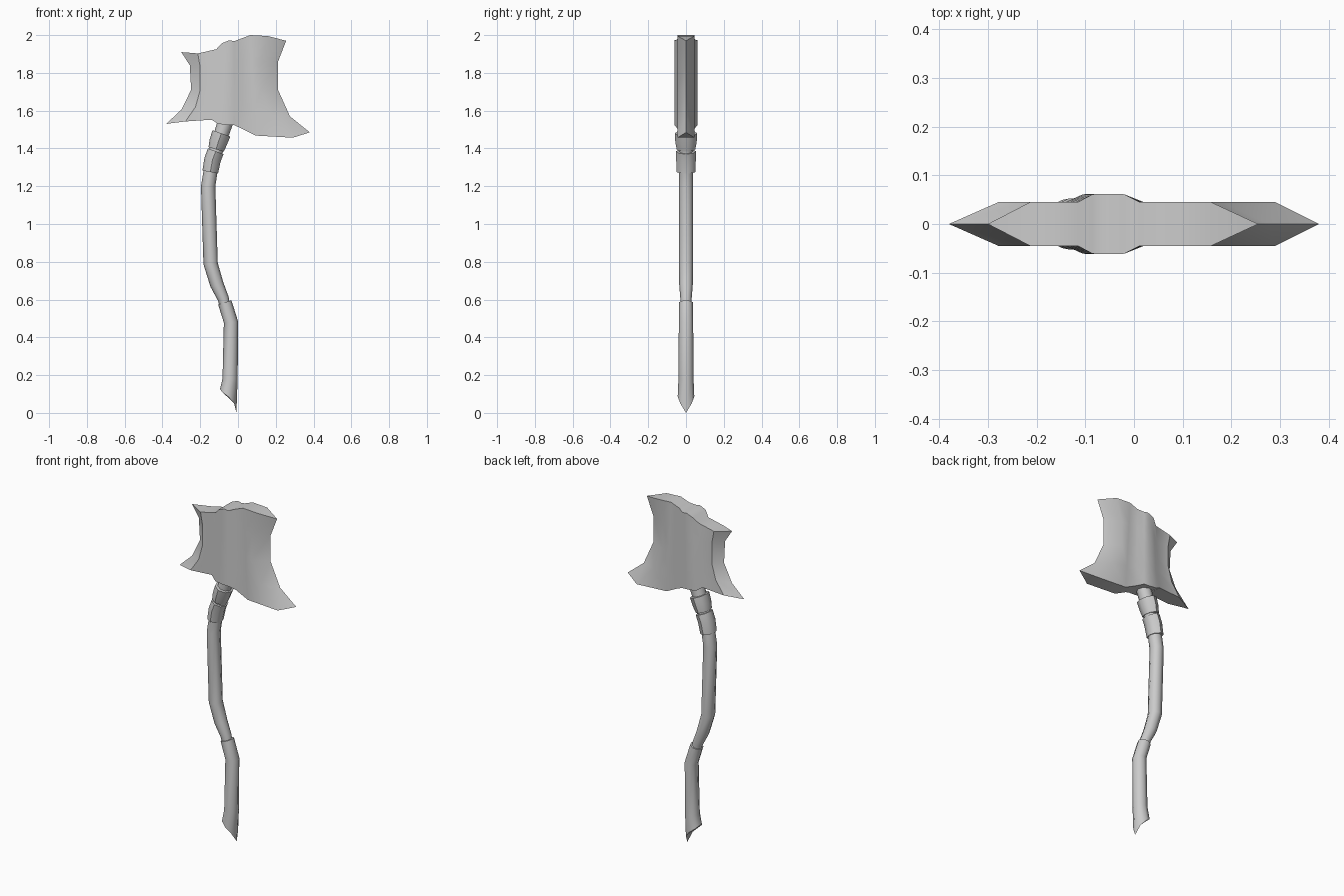
import bpy, bmesh, math
from mathutils import Vector

if "Cube" in bpy.data.objects:
    bpy.data.objects.remove(bpy.data.objects["Cube"], do_unlink=True)

grey = bpy.data.materials.new("plain grey")
grey.use_nodes = True
grey.diffuse_color = (0.6, 0.6, 0.6, 1)
grey.node_tree.nodes["Principled BSDF"].inputs["Base Color"].default_value = (0.6, 0.6, 0.6, 1)


def finish(name, bm, angle):
    bmesh.ops.recalc_face_normals(bm, faces=bm.faces)
    mesh = bpy.data.meshes.new(name)
    bm.to_mesh(mesh)
    bm.free()
    mesh.materials.append(grey)
    ob = bpy.data.objects.new(name, mesh)
    bpy.context.collection.objects.link(ob)
    bpy.ops.object.select_all(action='DESELECT')
    ob.select_set(True)
    bpy.context.view_layer.objects.active = ob
    bpy.ops.object.shade_smooth_by_angle(angle=math.radians(angle))
    return ob


def tube(name, path, depth=1.0, sides=8, cut=None):
    """Tube along (x, z, radius) points; cut gives first-ring heights from +x round to -x."""
    bm = bmesh.new()
    pts = [Vector((x, 0, z)) for x, z, r in path]
    rings = []
    for i, (x, z, r) in enumerate(path):
        t = (pts[min(i + 1, len(pts) - 1)] - pts[max(i - 1, 0)]).normalized()
        across = Vector((t.z, 0, -t.x))
        ring = []
        for k in range(sides):
            a = math.tau * k / sides
            p = pts[i] + across * r * math.cos(a) + Vector((0, r * depth * math.sin(a), 0))
            if i == 0 and cut:
                p.z = cut[min(k, sides - k)]
            ring.append(bm.verts.new(p))
        rings.append(ring)
    for a, b in zip(rings, rings[1:]):
        for k in range(sides):
            n = (k + 1) % sides
            bm.faces.new((a[k], a[n], b[n], b[k]))
    bm.faces.new(rings[0])
    bm.faces.new(rings[-1])
    return finish(name, bm, 50)


# Handle: pointed grip, bent shaft and two binding collars
tube("lower_grip", [(-0.052, 0.1, 0.044), (-0.042, 0.18, 0.04), (-0.037, 0.48, 0.038),
                    (-0.07, 0.585, 0.037)], cut=(0.0, 0.052, 0.087, 0.11, 0.125))
tube("upper_shaft", [(-0.07, 0.57, 0.028), (-0.078, 0.605, 0.03), (-0.112, 0.68, 0.036),
                     (-0.145, 0.79, 0.038), (-0.158, 1.2, 0.038), (-0.142, 1.3, 0.037),
                     (-0.113, 1.4, 0.037), (-0.06, 1.56, 0.042)])
tube("lower_collar", [(-0.147, 1.275, 0.042), (-0.135, 1.34, 0.044), (-0.118, 1.385, 0.044)], 1.18)
tube("upper_collar", [(-0.116, 1.395, 0.042), (-0.104, 1.435, 0.048), (-0.088, 1.48, 0.05)], 1.18)

# Axe head: left and right cutting edges with the bevel lines behind them, bottom to top
left_edge = [(-0.38, 1.53), (-0.30, 1.605), (-0.248, 1.71), (-0.255, 1.84), (-0.30, 1.91)]
left_bevel = [(-0.278, 1.543), (-0.225, 1.62), (-0.2, 1.71), (-0.2, 1.83), (-0.213, 1.903)]
right_edge = [(0.38, 1.485), (0.275, 1.57), (0.212, 1.71), (0.212, 1.86), (0.255, 1.97)]
right_bevel = [(0.29, 1.457), (0.18, 1.58), (0.12, 1.71), (0.12, 1.86), (0.158, 1.995)]


def column(bottom, top):
    return [tuple(Vector(bottom).lerp(Vector(top), f)) for f in (0, 0.26, 0.48, 0.76, 1)]


columns = [
    (left_edge, 0),
    (left_bevel, 0.045),
    (column((-0.14, 1.552), (-0.115, 1.925)), 0.045),
    (column((-0.105, 1.53), (-0.085, 1.957)), 0.061),
    (column((-0.06, 1.525), (-0.045, 1.973)), 0.062),
    (column((-0.02, 1.523), (-0.02, 1.968)), 0.061),
    (column((0.02, 1.505), (0.012, 1.98)), 0.045),
    (column((0.095, 1.468), (0.065, 2.0)), 0.045),
    (right_bevel, 0.045),
    (right_edge, 0),
]
bm = bmesh.new()
sheets = []
for side in (-1, 1):
    sheets.append([[bm.verts.new((x, side * y, z)) for x, z in col] for col, y in columns])
front, back = sheets
for sheet in sheets:
    for a, b in zip(sheet, sheet[1:]):
        for i in range(len(a) - 1):
            bm.faces.new((a[i], b[i], b[i + 1], a[i + 1]))
# Close the top and bottom, then weld the cutting edges
for end in (0, -1):
    for c in range(len(columns) - 1):
        bm.faces.new((front[c][end], front[c + 1][end], back[c + 1][end], back[c][end]))
bmesh.ops.remove_doubles(bm, verts=bm.verts, dist=0.0005)
finish("axe_head", bm, 35)
